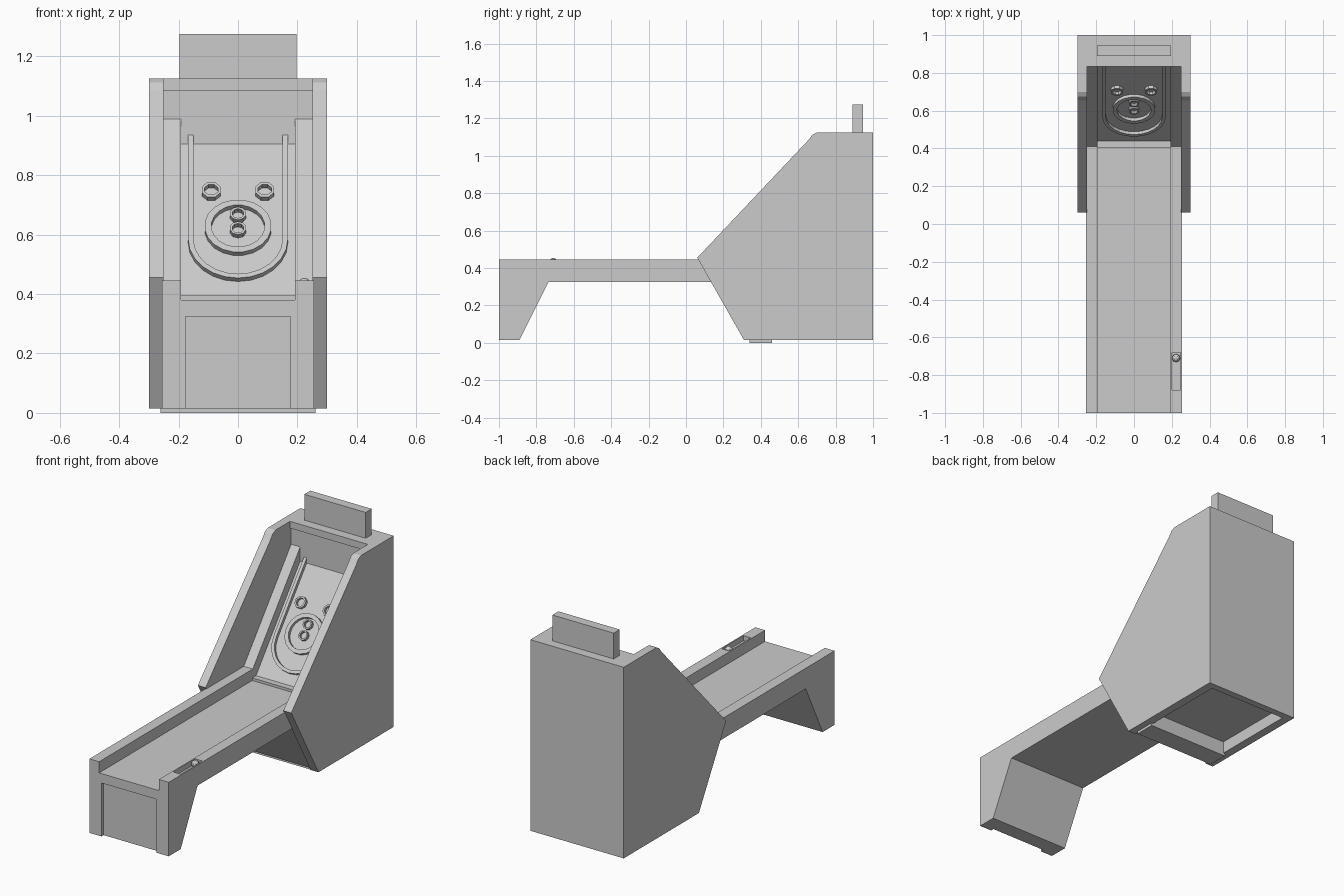
import bpy, bmesh, math
from mathutils import Matrix, Vector

cube = bpy.data.objects.get("Cube")
if cube:
    bpy.data.objects.remove(cube, do_unlink=True)

GREY = (0.6, 0.6, 0.6, 1)
mat = bpy.data.materials.new("light_grey")
mat.use_nodes = True
mat.diffuse_color = GREY
mat.node_tree.nodes["Principled BSDF"].inputs["Base Color"].default_value = GREY


def finish(name, bm):
    bmesh.ops.recalc_face_normals(bm, faces=bm.faces)
    mesh = bpy.data.meshes.new(name)
    bm.to_mesh(mesh)
    bm.free()
    mesh.materials.append(mat)
    obj = bpy.data.objects.new(name, mesh)
    bpy.context.collection.objects.link(obj)
    return obj


def prism(name, x0, x1, profile):
    """Extrude a y-z profile along x."""
    bm = bmesh.new()
    face = bm.faces.new([bm.verts.new((x0, y, z)) for y, z in profile])
    ext = bmesh.ops.extrude_face_region(bm, geom=[face])
    verts = [g for g in ext["geom"] if isinstance(g, bmesh.types.BMVert)]
    bmesh.ops.translate(bm, verts=verts, vec=(x1 - x0, 0, 0))
    return finish(name, bm)


def box(name, x0, x1, y0, y1, z0, z1):
    return prism(name, x0, x1, [(y0, z0), (y1, z0), (y1, z1), (y0, z1)])


# Frame of the sloping target board: x across, s up the slope, h off the face
FOOT, HEAD = Vector((0, 0.44, 0.395)), Vector((0, 0.845, 0.905))
along = (HEAD - FOOT).normalized()
across = Vector((1, 0, 0))
out = across.cross(along)
BOARD = Matrix.Translation(FOOT) @ Matrix((across, along, out)).transposed().to_4x4()


def raised_strip(name, outer, inner, height, closed):
    """Raised band between two matching outlines on the board."""
    bm = bmesh.new()
    a = [bm.verts.new((x, s, 0)) for x, s in outer]
    b = [bm.verts.new((x, s, 0)) for x, s in inner]
    n = len(a)
    faces = []
    for i in range(n if closed else n - 1):
        j = (i + 1) % n
        faces.append(bm.faces.new((a[i], a[j], b[j], b[i])))
    ext = bmesh.ops.extrude_face_region(bm, geom=faces)
    verts = [g for g in ext["geom"] if isinstance(g, bmesh.types.BMVert)]
    bmesh.ops.translate(bm, verts=verts, vec=(0, 0, height))
    bm.transform(BOARD)
    return finish(name, bm)


def ring(name, x, s, r_out, r_in, height, sides):
    def circle(r):
        return [(x + r * math.cos(2 * math.pi * (i + 0.5) / sides),
                 s + r * math.sin(2 * math.pi * (i + 0.5) / sides)) for i in range(sides)]
    return raised_strip(name, circle(r_out), circle(r_in), height, True)


def u_path(r, s, top, steps=12):
    arc = [(r * math.cos(math.pi + math.pi * i / steps),
            s + r * math.sin(math.pi + math.pi * i / steps)) for i in range(steps + 1)]
    return [(-r, top)] + arc + [(r, top)]


# Cabinet side walls, lane rails and front leg posts
wall = [(0.06, 0.455), (0.655, 1.085), (0.675, 1.112), (0.70, 1.125),
        (1, 1.125), (1, 0.015), (0.31, 0.015)]
rail = [(-1, 0.325), (-1, 0.445), (0.41, 0.445), (0.845, 0.988), (0.845, 0.325)]
leg = [(-1, 0.015), (-0.89, 0.015), (-0.735, 0.325), (-1, 0.325)]
rails = {}
for side, m in (("left", 1), ("right", -1)):
    prism(side + "_cabinet_wall", 0.25 * m, 0.30 * m, wall)
    rails[side] = prism(side + "_rail", 0.192 * m, 0.255 * m, rail)
    prism(side + "_leg_post", 0.177 * m, 0.255 * m, leg)

# Recessed front leg panel
prism("leg_panel", -0.177, 0.177,
      [(-0.98, 0.015), (-0.89, 0.015), (-0.735, 0.325), (-0.98, 0.325)])

# Lane bed and the lip at its far end
box("lane", -0.192, 0.192, -1, 0.45, 0.325, 0.38)
box("lane_lip", -0.192, 0.192, 0.405, 0.45, 0.37, 0.395)

# Cabinet body: target board, back, roof and hollow underside
prism("cabinet_body", -0.25, 0.25,
      [(0.15, 0.33), (0.33, 0.015), (0.46, 0.015), (0.46, 0.085), (0.96, 0.085),
       (0.96, 0.015), (1, 0.015), (1, 1.125), (0.835, 1.125), (0.835, 1.085),
       (0.845, 1.085), (0.845, 0.905), (0.44, 0.395), (0.44, 0.33)])
box("base_foot", -0.26, 0.26, 0.34, 0.46, 0, 0.016)
box("top_sign", -0.197, 0.197, 0.89, 0.945, 1.12, 1.275)

# Target guides and scoring rings
raised_strip("curved_guide", u_path(0.168, 0.228, 0.68), u_path(0.15, 0.228, 0.68), 0.019, False)
ring("large_ring", 0, 0.284, 0.113, 0.09, 0.019, 20)
ring("lower_small_ring", 0, 0.275, 0.028, 0.02, 0.019, 10)
ring("upper_small_ring", 0, 0.338, 0.028, 0.02, 0.019, 10)
for side, m in (("left", 1), ("right", -1)):
    ring(side + "_corner_ring", 0.09 * m, 0.44, 0.034, 0.024, 0.019, 8)

# Control recess cut into the left rail, with a round button
cutter = box("recess_cutter", 0.2, 0.247, -0.88, -0.68, 0.415, 0.5)
cutter.hide_render = True
cutter.hide_viewport = True
cut = rails["left"].modifiers.new("recess", "BOOLEAN")
cut.operation = "DIFFERENCE"
cut.solver = "EXACT"
cut.object = cutter

bm = bmesh.new()
bmesh.ops.create_uvsphere(bm, u_segments=8, v_segments=6, radius=0.022)
bmesh.ops.translate(bm, verts=bm.verts, vec=(0.223, -0.71, 0.432))
finish("button", bm)
